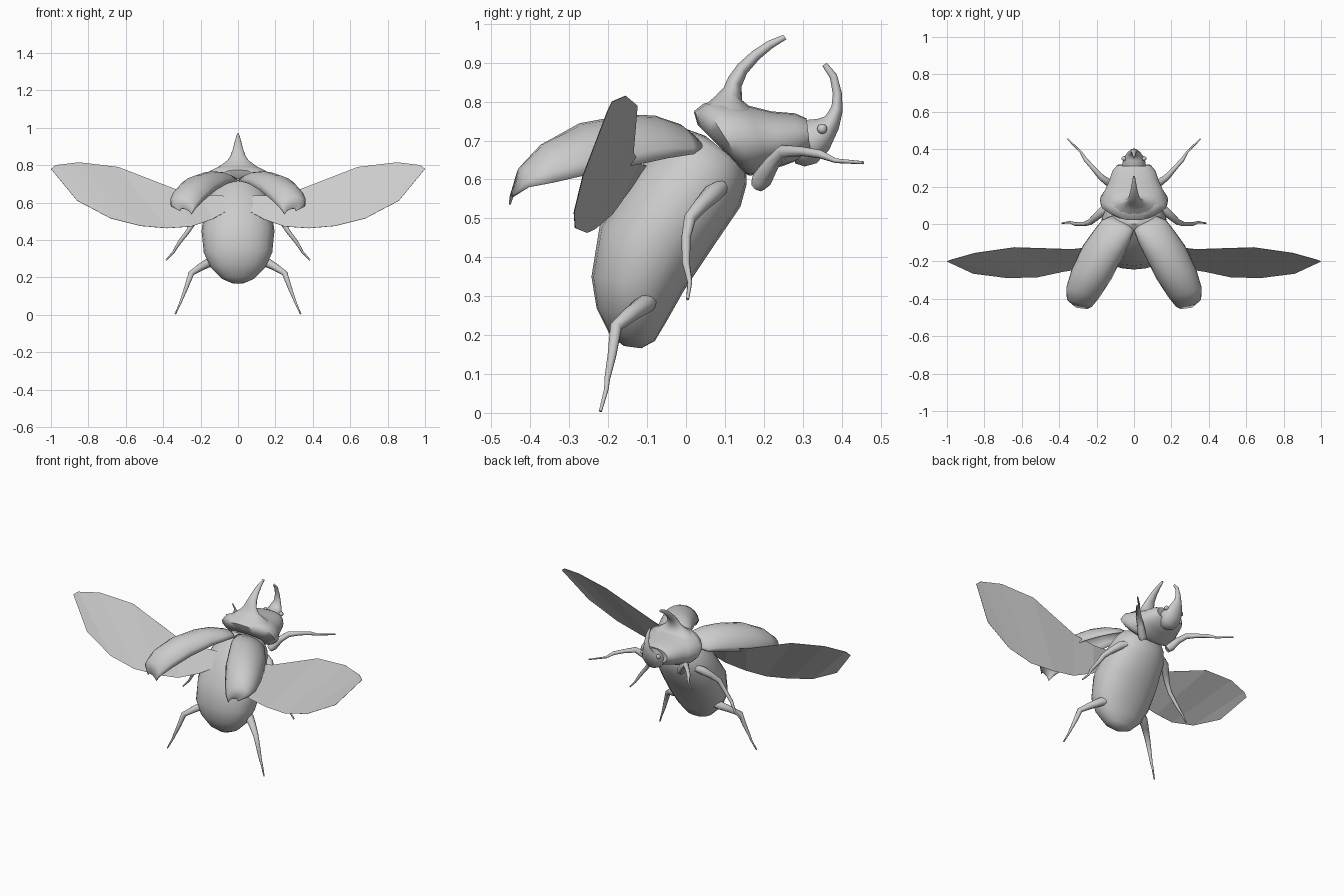
import bpy, bmesh, math
from mathutils import Vector


def finish(bm, name, mirror=False, thick=0, smooth=True):
    bmesh.ops.recalc_face_normals(bm, faces=bm.faces)
    me = bpy.data.meshes.new(name)
    bm.to_mesh(me)
    bm.free()
    ob = bpy.data.objects.new(name, me)
    bpy.context.collection.objects.link(ob)
    if thick:
        m = ob.modifiers.new("Thickness", 'SOLIDIFY')
        m.thickness, m.offset = thick, 0
    if mirror:
        m = ob.modifiers.new("Mirror", 'MIRROR')
        m.use_mirror_merge = False
    if smooth:
        bpy.ops.object.select_all(action='DESELECT')
        ob.select_set(True)
        bpy.context.view_layer.objects.active = ob
        bpy.ops.object.shade_smooth_by_angle(angle=math.radians(50))
    return ob


def bridge(rings, closed=True):
    """Skin a list of point rings with quads."""
    bm = bmesh.new()
    vs = [[bm.verts.new(p) for p in r] for r in rings]
    n = len(vs[0])
    for a, b in zip(vs, vs[1:]):
        for i in range(n if closed else n - 1):
            j = (i + 1) % n
            bm.faces.new((a[i], a[j], b[j], b[i]))
    if closed:
        bm.faces.new(vs[0])
        bm.faces.new(vs[-1])
    return bm


def body(name, sections, n=20, power=1.0):
    """Sections: dorsal y, z, ventral y, z, half width."""
    rings = []
    for y1, z1, y2, z2, w in sections:
        d, v = Vector((0, y1, z1)), Vector((0, y2, z2))
        c, h = (d + v) / 2, (d - v) / 2
        ring = []
        for i in range(n):
            a = math.tau * i / n
            ca, sa = [math.copysign(abs(t) ** power, t) for t in (math.cos(a), math.sin(a))]
            ring.append(c + h * sa + Vector((w * ca, 0, 0)))
        rings.append(ring)
    return finish(bridge(rings), name)


def leg(name, pts, n=8):
    """Tapered tube through (x, y, z, radius) points, mirrored."""
    P = [Vector(p[:3]) for p in pts]
    rings = []
    for i, p in enumerate(P):
        t = P[min(i + 1, len(P) - 1)] - P[max(i - 1, 0)]
        q = t.to_track_quat('Z', 'Y')
        rings.append([p + q @ Vector((math.cos(math.tau * k / n), math.sin(math.tau * k / n), 0)) * pts[i][3]
                      for k in range(n)])
    return finish(bridge(rings), name, mirror=True)


# Abdomen
body("abdomen", [
    (-.16, .172, -.115, .166, .03), (-.195, .20, -.08, .185, .085),
    (-.23, .27, -.05, .235, .145), (-.243, .35, -.005, .315, .183),
    (-.222, .48, .065, .42, .195), (-.13, .62, .14, .53, .175),
    (-.05, .70, .155, .585, .15), (.0, .73, .155, .615, .12), (.05, .712, .15, .63, .10)], power=.92)

# Thorax shield and its horn
body("thorax", [
    (.03, .74, .14, .63, .09), (.02, .775, .15, .617, .135), (.045, .795, .162, .61, .178),
    (.085, .805, .185, .612, .183), (.16, .79, .215, .625, .152), (.22, .775, .25, .635, .132),
    (.28, .77, .29, .65, .115), (.31, .757, .32, .672, .09), (.305, .735, .31, .69, .06)], power=.92)
body("thorax_horn", [
    (.045, .79, .19, .77, .12), (.075, .815, .165, .787, .09), (.097, .838, .145, .803, .06),
    (.108, .863, .143, .838, .04), (.133, .897, .157, .872, .028), (.17, .93, .188, .908, .019),
    (.21, .956, .222, .937, .012), (.25, .972, .258, .96, .005)], n=14)

# Head flowing into its curved horn
body("head", [
    (.29, .74, .28, .64, .06), (.315, .755, .305, .632, .063), (.338, .757, .335, .64, .06),
    (.357, .763, .368, .675, .05), (.366, .775, .393, .73, .036), (.374, .79, .403, .775, .022),
    (.377, .82, .401, .822, .015), (.37, .86, .388, .87, .01), (.35, .892, .362, .9, .005)], n=14)

# Eyes
bm = bmesh.new()
bmesh.ops.create_uvsphere(bm, u_segments=12, v_segments=8, radius=.013)
bmesh.ops.translate(bm, verts=bm.verts, vec=(.054, .35, .73))
finish(bm, "eyes", mirror=True)

# Raised wing cases: inner edge, outer edge, dome height
cases = [
    ((.04, .015, .705), (.11, .045, .685), .008), ((.003, -.035, .715), (.17, .02, .665), .045),
    ((.025, -.10, .71), (.22, -.045, .655), .075), ((.06, -.17, .70), (.27, -.115, .64), .09),
    ((.12, -.29, .665), (.33, -.24, .615), .1), ((.185, -.39, .61), (.36, -.34, .592), .088),
    ((.225, -.44, .57), (.357, -.405, .58), .058), ((.25, -.453, .535), (.31, -.445, .555), .02)]
up = Vector((.12, 0, 1))
rings = []
for inner, outer, h in cases:
    a, b = Vector(inner), Vector(outer)
    rings.append([(a + b) / 2 + (b - a) / 2 * math.cos(math.pi * k / 10) + up * h * math.sin(math.pi * k / 10)
                  for k in range(11)])
finish(bridge(rings, closed=False), "wing_cases", mirror=True, thick=.004)

# Flat spread wings
bm = bmesh.new()
outline = [
    (.05, -.10, .635), (.20, -.12, .64), (.33, -.135, .67), (.64, -.125, .79), (.85, -.155, .815),
    (.975, -.19, .80), (1.0, -.2, .78), (.98, -.21, .73), (.86, -.265, .61), (.68, -.288, .515),
    (.52, -.285, .475), (.38, -.255, .463), (.25, -.235, .472), (.14, -.19, .51), (.05, -.16, .56)]
vs = [bm.verts.new(p) for p in outline]
for i in range(7):
    j = 14 - i
    if j - i > 2:
        bm.faces.new((vs[i], vs[i + 1], vs[j - 1], vs[j]))
finish(bm, "wings", mirror=True, thick=.002, smooth=False)

# Legs
leg("front_legs", [(.09, .185, .585, .02), (.105, .195, .60, .026), (.135, .22, .64, .02),
                   (.175, .25, .673, .017), (.22, .30, .672, .012), (.26, .345, .665, .011),
                   (.285, .385, .648, .006), (.355, .455, .643, .004)])
leg("middle_legs", [(.13, .09, .58, .02), (.165, .07, .565, .025), (.20, .04, .535, .02),
                    (.235, .01, .50, .016), (.265, .0, .45, .012), (.315, .0, .385, .01),
                    (.345, .01, .335, .006), (.385, .004, .292, .004)])
leg("hind_legs", [(.12, -.09, .29, .02), (.155, -.105, .28, .026), (.20, -.14, .255, .021),
                  (.25, -.18, .222, .016), (.275, -.19, .15, .012), (.298, -.202, .09, .008),
                  (.31, -.205, .06, .006), (.335, -.22, .004, .004)])
